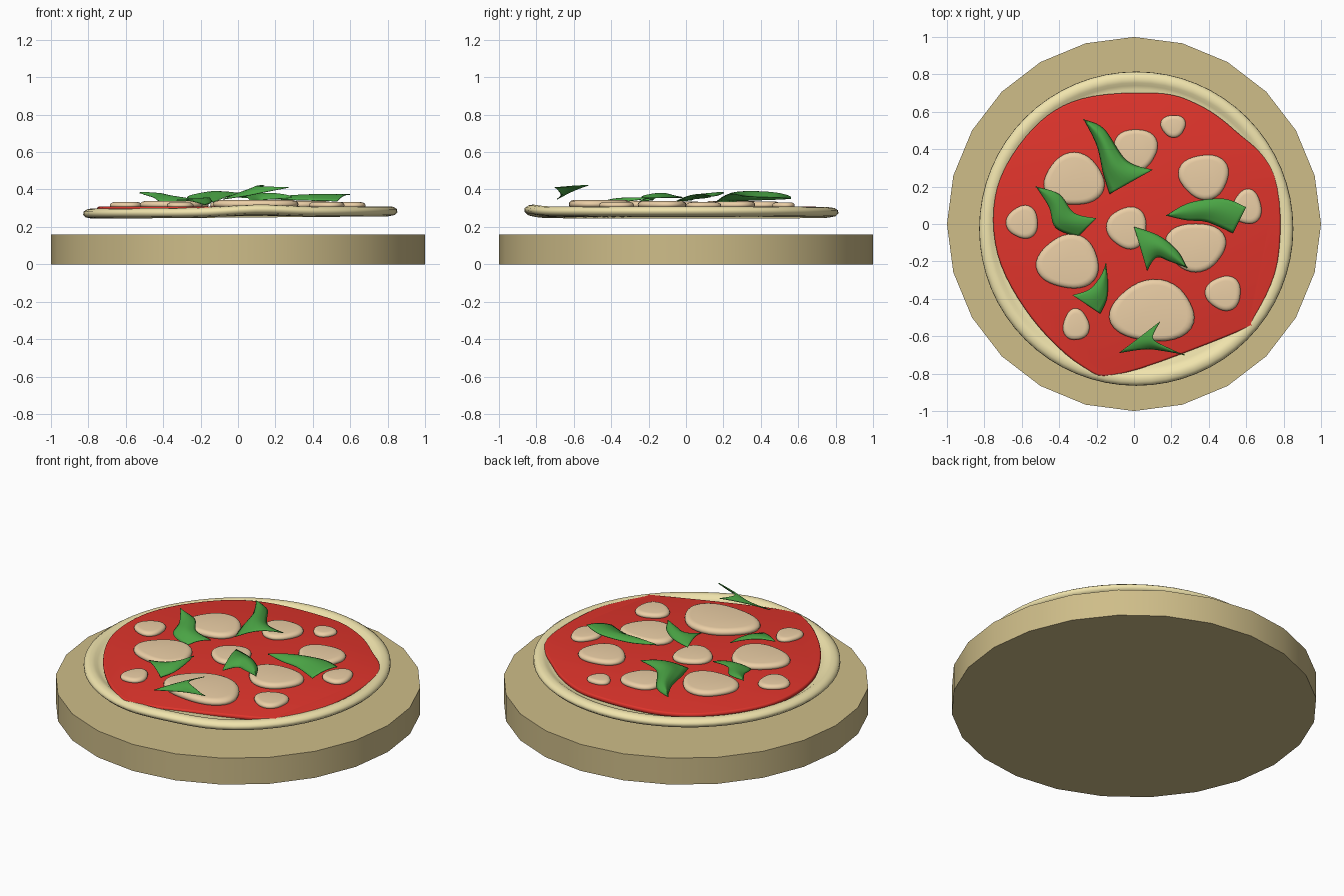
import bpy, math
from mathutils import Vector

if "Cube" in bpy.data.objects:
    bpy.data.objects.remove(bpy.data.objects["Cube"])


def material(name, rgb):
    m = bpy.data.materials.new(name)
    m.diffuse_color = (*rgb, 1)
    m.use_nodes = True
    m.node_tree.nodes["Principled BSDF"].inputs["Base Color"].default_value = m.diffuse_color
    return m


WOOD = material("wood", (0.62, 0.51, 0.25))
DOUGH = material("dough", (0.88, 0.78, 0.42))
SAUCE = material("sauce", (0.75, 0.035, 0.025))
CHEESE = material("cheese", (0.83, 0.62, 0.38))
LEAF = material("leaf", (0.07, 0.38, 0.06))


def make(name, verts, faces, mat, angle):
    me = bpy.data.meshes.new(name)
    me.from_pydata(verts, [], faces)
    me.materials.append(mat)
    ob = bpy.data.objects.new(name, me)
    bpy.context.collection.objects.link(ob)
    bpy.ops.object.select_all(action='DESELECT')
    ob.select_set(True)
    bpy.context.view_layer.objects.active = ob
    bpy.ops.object.shade_smooth_by_angle(angle=math.radians(angle))
    return ob


def spline(pts, steps, closed):
    """Catmull-Rom curve through the points."""
    p = [Vector(q) for q in pts]
    n = len(p)
    get = (lambda i: p[i % n]) if closed else (lambda i: p[max(0, min(n - 1, i))])
    out = []
    for i in range(n if closed else n - 1):
        a, b, c, d = (get(i + k) for k in (-1, 0, 1, 2))
        for s in range(steps):
            t = s / steps
            out.append(0.5 * (2 * b + (c - a) * t + (2 * a - 5 * b + 4 * c - d) * t * t
                              + (3 * b - a - 3 * c + d) * t ** 3))
    return out if closed else out + [p[-1]]


def stack(name, rings, mat, angle=40):
    """Closed skin over equal-length rings, capped at both ends."""
    n = len(rings[0])
    verts = [v for r in rings for v in r]
    faces = [(k * n + i, k * n + (i + 1) % n, (k + 1) * n + (i + 1) % n, (k + 1) * n + i)
             for k in range(len(rings) - 1) for i in range(n)]
    faces.append(tuple(reversed(range(n))))
    faces.append(tuple(range(len(verts) - n, len(verts))))
    return make(name, verts, faces, mat, angle)


def pillow(name, pts, z0, z1, mat, edge):
    """Flat blob with a rounded rim of width edge."""
    c = sum(pts, Vector((0, 0))) / len(pts)
    size = sum((p - c).length for p in pts) / len(pts)
    rings = []
    for k in range(9):
        a = math.pi * (k / 8 - 0.5)
        s = 1 - edge / size * (1 - math.cos(a))
        z = (z0 + z1) / 2 + (z1 - z0) / 2 * math.sin(a)
        rings.append([(*(c + (p - c) * s), z) for p in pts])
    return stack(name, rings, mat, 60)


def circle(r, z, n):
    return [(r * math.cos(i * math.tau / n), r * math.sin(i * math.tau / n), z) for i in range(n)]


# serving board
stack("board", [circle(1, 0, 24), circle(1, 0.16, 24)], WOOD)


# dough with raised crust, gently warped
def warp(v):
    x, y, z = v
    lift = 0.008 * x + 0.018 * math.exp(-((x - 0.1) / 0.22) ** 2) * max(0, -y)
    return (x + 0.012, y - 0.025, z + lift)


profile = [(0.3, 0.258), (0.79, 0.25), (0.825, 0.257), (0.84, 0.272), (0.838, 0.288), (0.82, 0.30),
           (0.80, 0.304), (0.78, 0.30), (0.765, 0.29), (0.745, 0.284), (0.3, 0.283)]
stack("pizza_crust", [[warp(v) for v in circle(r, z, 64)] for r, z in profile], DOUGH, 60)

# tomato sauce, an uneven puddle
outline = [(0.12, 0.70), (-0.28, 0.67), (-0.54, 0.51), (-0.73, 0.2), (-0.73, -0.16), (-0.55, -0.50),
           (-0.28, -0.76), (-0.06, -0.80), (0.57, -0.57), (0.64, -0.51), (0.77, -0.2), (0.755, 0.26),
           (0.54, 0.5), (0.34, 0.64)]
pillow("tomato_sauce", spline(outline, 6, True), 0.283, 0.309, SAUCE, 0.01)

# cheese slices: centre, half sizes, direction of the blunt corner in degrees
cheeses = [
    (-0.32, 0.235, 0.16, 0.14, -30), (0.01, 0.40, 0.115, 0.112, 30), (0.21, 0.525, 0.066, 0.06, 35),
    (0.375, 0.255, 0.133, 0.12, 40), (-0.595, 0.01, 0.085, 0.088, 65), (-0.35, -0.205, 0.166, 0.144, -45),
    (-0.035, -0.02, 0.107, 0.112, 55), (0.33, -0.12, 0.16, 0.13, 30), (0.605, 0.09, 0.078, 0.093, 80),
    (0.48, -0.37, 0.095, 0.092, 55), (0.10, -0.47, 0.225, 0.165, 82), (-0.31, -0.54, 0.07, 0.084, 95)]
for i, (x, y, rx, ry, corner) in enumerate(cheeses):
    pts = []
    for k in range(36):
        t = k * math.tau / 36
        r = 1 + 0.065 * math.cos(3 * (t - math.radians(corner)))
        pts.append(Vector((x + rx * r * math.cos(t), y + ry * r * math.sin(t))))
    pillow(f"cheese_slice_{i + 1}", pts, 0.298, 0.334 + 0.08 * (rx - 0.1), CHEESE, 0.025 + 0.06 * (rx - 0.06))


# basil leaves: a curled sheet from a tip, spreading between two edge curves
def leaf(number, tip, a, b, heights, arch):
    zt, za, zb = heights
    ea = spline([(*p, zt + (za - zt) * i / 3) for i, p in enumerate([tip] + a)], 6, False)
    eb = spline([(*p, zt + (zb - zt) * i / 3) for i, p in enumerate([tip] + b)], 6, False)
    m, n = 8, len(ea)
    verts = []
    for i, (p, q) in enumerate(zip(ea, eb)):
        for j in range(m + 1):
            v = p.lerp(q, j / m)
            v.z += arch * math.sin(math.pi * j / m) * math.sin(math.pi * (0.1 + 0.75 * i / n))
            verts.append(v)
    faces = [(k, k + 1, k + m + 2, k + m + 1)
             for i in range(n - 1) for k in range(i * (m + 1), i * (m + 1) + m)]
    ob = make(f"basil_leaf_{number}", verts, faces, LEAF, 80)
    if sum(p.normal.z for p in ob.data.polygons) < 0:
        ob.data.flip_normals()
    ob.modifiers.new("thickness", 'SOLIDIFY').thickness = 0.004


leaf(1, (-0.27, 0.56), [(-0.16, 0.51), (-0.04, 0.34), (0.10, 0.29)],
     [(-0.20, 0.42), (-0.165, 0.27), (-0.13, 0.16)], (0.35, 0.37, 0.335), 0.04)
leaf(2, (-0.525, 0.20), [(-0.40, 0.16), (-0.32, 0.06), (-0.20, 0.03)],
     [(-0.455, 0.09), (-0.42, -0.02), (-0.30, -0.07)], (0.38, 0.345, 0.32), 0.02)
leaf(3, (-0.15, -0.21), [(-0.14, -0.30), (-0.145, -0.40), (-0.18, -0.48)],
     [(-0.18, -0.28), (-0.24, -0.35), (-0.33, -0.38)], (0.35, 0.32, 0.345), 0.015)
leaf(4, (0.17, 0.045), [(0.30, 0.115), (0.48, 0.135), (0.60, 0.09)],
     [(0.28, 0.02), (0.39, 0.01), (0.53, -0.05)], (0.35, 0.375, 0.34), 0.02)
leaf(5, (0.285, -0.235), [(0.23, -0.14), (0.13, -0.06), (0.0, -0.015)],
     [(0.19, -0.20), (0.12, -0.18), (0.07, -0.25)], (0.355, 0.36, 0.34), 0.03)
leaf(6, (0.27, -0.70), [(0.18, -0.66), (0.10, -0.61), (0.14, -0.52)],
     [(0.16, -0.68), (0.06, -0.67), (-0.08, -0.69)], (0.41, 0.425, 0.35), 0.01)
